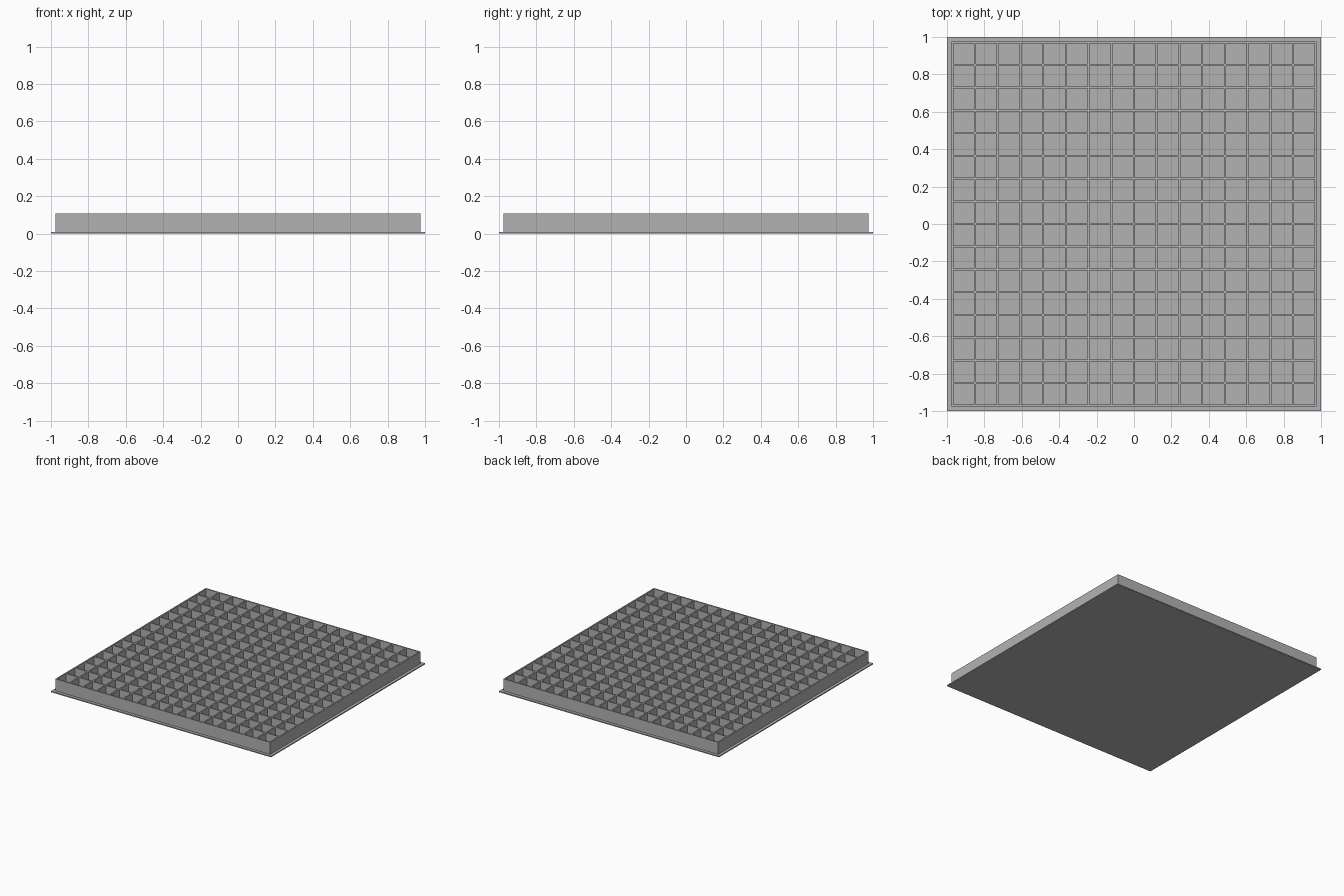
import bpy, bmesh

cube = bpy.data.objects.get("Cube")
if cube:
    bpy.data.objects.remove(cube, do_unlink=True)

CELLS = 16          # pockets per side
WALL = 0.011        # rib thickness
OUTER = 0.977       # half width of the lattice
PLATE_TOP = 0.009
TOP = 0.107

grey = bpy.data.materials.new("plain_grey")
grey.use_nodes = True
COLOR = (0.45, 0.45, 0.45, 1)
grey.diffuse_color = COLOR
grey.node_tree.nodes["Principled BSDF"].inputs["Base Color"].default_value = COLOR


def add_object(name, bm):
    bmesh.ops.recalc_face_normals(bm, faces=bm.faces)
    mesh = bpy.data.meshes.new(name)
    bm.to_mesh(mesh)
    bm.free()
    mesh.materials.append(grey)
    obj = bpy.data.objects.new(name, mesh)
    bpy.context.collection.objects.link(obj)
    return obj


# Thin base plate
bm = bmesh.new()
bmesh.ops.create_cube(bm, size=1)
for v in bm.verts:
    v.co.x *= 2
    v.co.y *= 2
    v.co.z = (v.co.z + 0.5) * PLATE_TOP
add_object("base_plate", bm)

# Lattice of square pockets: inset every grid cell and drop the insides
half = OUTER - WALL / 2
bm = bmesh.new()
bmesh.ops.create_grid(bm, x_segments=CELLS, y_segments=CELLS, size=half)
cells = bm.faces[:]
bmesh.ops.inset_individual(bm, faces=cells, thickness=WALL / 2, use_even_offset=True)
bmesh.ops.delete(bm, geom=cells, context='FACES')

# Widen the rim so the outer wall matches the ribs
for v in bm.verts:
    for axis in (0, 1):
        if abs(v.co[axis]) > half - WALL / 4:
            v.co[axis] = OUTER if v.co[axis] > 0 else -OUTER

# Raise the ribs, with their feet sunk into the plate
bottom = PLATE_TOP / 2
bmesh.ops.translate(bm, verts=bm.verts, vec=(0, 0, bottom))
raised = bmesh.ops.extrude_face_region(bm, geom=bm.faces[:], use_keep_orig=True)
top_verts = [g for g in raised["geom"] if isinstance(g, bmesh.types.BMVert)]
bmesh.ops.translate(bm, verts=top_verts, vec=(0, 0, TOP - bottom))
add_object("pocket_lattice", bm)
